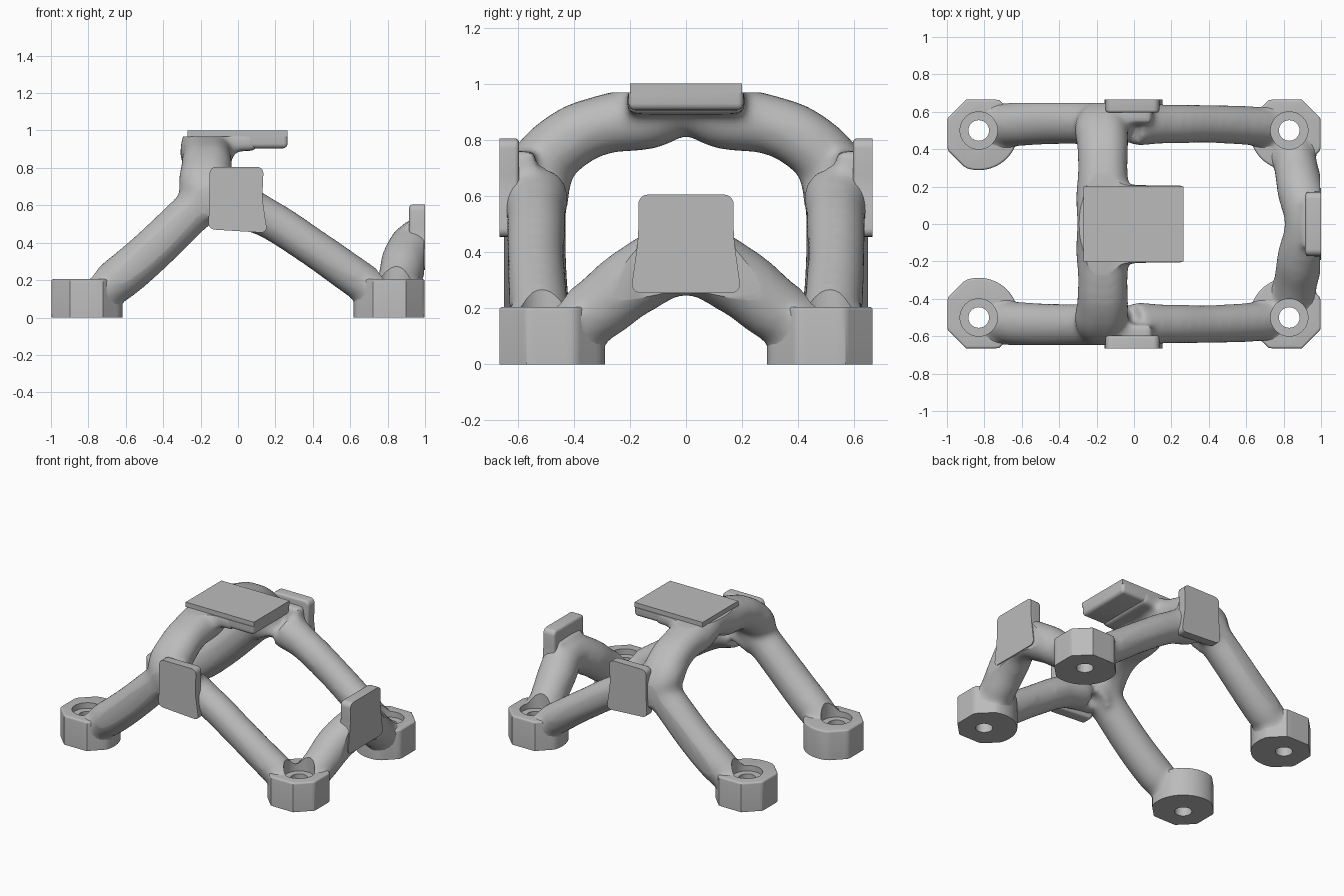
import bpy, bmesh, math

cube = bpy.data.objects.get("Cube")
if cube:
    bpy.data.objects.remove(cube, do_unlink=True)

grey = bpy.data.materials.new("plain grey")
grey.use_nodes = True
colour = (0.5, 0.5, 0.5, 1)
grey.diffuse_color = colour
grey.node_tree.nodes["Principled BSDF"].inputs["Base Color"].default_value = colour


def activate(obs):
    bpy.ops.object.select_all(action='DESELECT')
    for o in obs:
        o.select_set(True)
    bpy.context.view_layer.objects.active = obs[0]


def prism(name, pts, axis, a, b, corner=0, rim=0, rim_at=None):
    """Extrude a 2D outline along an axis; round its corners and one rim."""
    place = {'x': lambda u, v, d: (d, u, v),
             'y': lambda u, v, d: (u, d, v),
             'z': lambda u, v, d: (u, v, d)}[axis]
    k = 'xyz'.index(axis)
    bm = bmesh.new()
    lo = [bm.verts.new(place(u, v, a)) for u, v in pts]
    hi = [bm.verts.new(place(u, v, b)) for u, v in pts]
    bm.faces.new(lo)
    bm.faces.new(hi[::-1])
    for i in range(len(pts)):
        j = (i + 1) % len(pts)
        bm.faces.new((lo[j], lo[i], hi[i], hi[j]))
    bmesh.ops.recalc_face_normals(bm, faces=bm.faces)
    if corner:
        sides = [e for e in bm.edges if abs(e.verts[0].co[k] - e.verts[1].co[k]) > 1e-4]
        bmesh.ops.bevel(bm, geom=sides, offset=corner, segments=5, profile=0.5, affect='EDGES')
    if rim:
        edges = [e for e in bm.edges if all(abs(v.co[k] - rim_at) < 1e-4 for v in e.verts)]
        bmesh.ops.bevel(bm, geom=edges, offset=rim, segments=4, profile=0.5, affect='EDGES')
    me = bpy.data.meshes.new(name)
    bm.to_mesh(me)
    bm.free()
    ob = bpy.data.objects.new(name, me)
    bpy.context.collection.objects.link(ob)
    me.materials.append(grey)
    return ob


def rect(u0, u1, v0, v1):
    return [(u0, v0), (u1, v0), (u1, v1), (u0, v1)]


def tube(points):
    """Smooth tube through (x, y, z, radius) points, as a mesh."""
    cu = bpy.data.curves.new("tube", 'CURVE')
    cu.dimensions = '3D'
    cu.bevel_depth = 1
    cu.bevel_resolution = 6
    cu.use_fill_caps = True
    sp = cu.splines.new('BEZIER')
    sp.bezier_points.add(len(points) - 1)
    for bp, (x, y, z, r) in zip(sp.bezier_points, points):
        bp.co = (x, y, z)
        bp.radius = r + 0.006
        bp.handle_left_type = bp.handle_right_type = 'AUTO'
    ob = bpy.data.objects.new("tube", cu)
    bpy.context.collection.objects.link(ob)
    activate([ob])
    bpy.ops.object.convert(target='MESH')
    return bpy.context.view_layer.objects.active


def foot_outline(cx, cy, shrink=0):
    """Round inside, faceted towards the outer corner."""
    sx, sy = math.copysign(1, cx), math.copysign(1, cy)
    pts = []
    for i in range(64):
        t = math.tau * i / 64
        r = 0.212
        for deg, gap in ((0, 0.168), (45, 0.165), (90, 0.165), (135, 0.192), (-45, 0.192)):
            c = math.cos(t - math.radians(deg))
            if c > 0.3:
                r = min(r, gap / c)
        r -= shrink
        pts.append((cx + sx * r * math.cos(t), cy + sy * r * math.sin(t)))
    return pts


def circle(cx, cy, r):
    return [(cx + r * math.cos(math.tau * i / 40), cy + r * math.sin(math.tau * i / 40)) for i in range(40)]


def boolean(ob, other, op):
    m = ob.modifiers.new(op.lower(), 'BOOLEAN')
    m.operation = op
    m.solver = 'EXACT'
    m.object = other


def finish(ob, angle=35):
    activate([ob])
    bpy.ops.object.convert(target='MESH')
    ob = bpy.context.view_layer.objects.active
    ob.data.materials.clear()
    ob.data.materials.append(grey)
    bpy.ops.object.shade_smooth_by_angle(angle=math.radians(angle))


# Rough solids that blend into the organic frame
cores = []
for s in (-1, 1):
    cores.append(tube([(-0.79, s * .515, .1, .1), (-0.62, s * .535, .22, .115),
                       (-0.25, s * .54, .56, .11), (-0.13, s * .53, .68, .12)]))
    cores.append(tube([(0, s * .54, .6, .12), (.15, s * .535, .535, .1), (.4, s * .535, .375, .097),
                       (.62, s * .525, .22, .1), (.79, s * .51, .1, .1)]))
    cores.append(prism("core", rect(-.12, .1, .5, .76), 'y', s * .54, s * .645))
    for x in (-.83, .83):
        cores.append(prism("core", foot_outline(x, s * .5, 0.006), 'z', -.06, .195))
for x in (-.195, -.14):
    half = [(-.1, .54, .56, .12), (x, .53, .68, .11), (x, .42, .8, .105),
            (x, .3, .853, .1), (x, .14, .88, .11)]
    cores.append(tube(half + [(x, 0, .925, .105)] + [(a, -b, c, d) for a, b, c, d in half[::-1]]))
half = [(.83, .47, .1, .1), (.865, .31, .2, .112), (.89, .18, .3, .12)]
cores.append(tube(half + [(.935, 0, .375, .125)] + [(a, -b, c, d) for a, b, c, d in half[::-1]]))
cores.append(prism("core", rect(-.13, .13, .32, .52), 'x', .9, .985))
cores.append(prism("core", rect(-.25, .1, -.21, .21), 'z', .89, .99))

activate(cores)
bpy.ops.object.join()
frame = bpy.context.view_layer.objects.active
frame.name = "frame"
rm = frame.modifiers.new("blend", 'REMESH')
rm.mode = 'VOXEL'
rm.voxel_size = 0.018
sm = frame.modifiers.new("soften", 'SMOOTH')
sm.factor = 0.5
sm.iterations = 14

# Helpers: trimming block and stepped bolt holes
trim = prism("trim_block", rect(-.994, .994, -.648, .648), 'z', 0, .968)
boolean(frame, trim, 'INTERSECT')
helpers = [trim]

# Feet
parts = []
for x in (-.83, .83):
    for y in (-.5, .5):
        foot = prism("foot", foot_outline(x, y), 'z', 0, .205, rim=.012, rim_at=.205)
        bolt = prism("bolt_hole", circle(x, y, .055), 'z', -.1, .3)
        bore = prism("counterbore", circle(x, y, .1), 'z', .165, .5)
        for cutter in (bolt, bore):
            boolean(foot, cutter, 'DIFFERENCE')
            boolean(frame, cutter, 'DIFFERENCE')
            helpers.append(cutter)
        parts.append(foot)

# Side pads
side = [(-.16, .472), (.157, .452), (.13, .64), (.137, .805), (-.152, .805), (-.152, .62)]
for s, name in ((-1, "front_pad"), (1, "back_pad")):
    parts.append(prism(name, side, 'y', s * .595, s * .665, corner=.035, rim=.015, rim_at=s * .595))

# End pad
end = [(-.197, .255), (.197, .255), (.17, .45), (.17, .605), (-.17, .605), (-.17, .45)]
parts.append(prism("end_pad", end, 'x', .915, 1, corner=.035, rim=.02, rim_at=.915))

# Top plate and the rounded lip under it
parts.append(prism("top_lip", rect(-.15, .265, -.205, .205), 'z', .905, .968, corner=.02, rim=.025, rim_at=.905))
parts.append(prism("top_plate", rect(-.27, .265, -.2, .2), 'z', .966, 1))

for ob in [frame] + parts:
    finish(ob)
for ob in helpers:
    ob.hide_render = True
    ob.hide_set(True)
